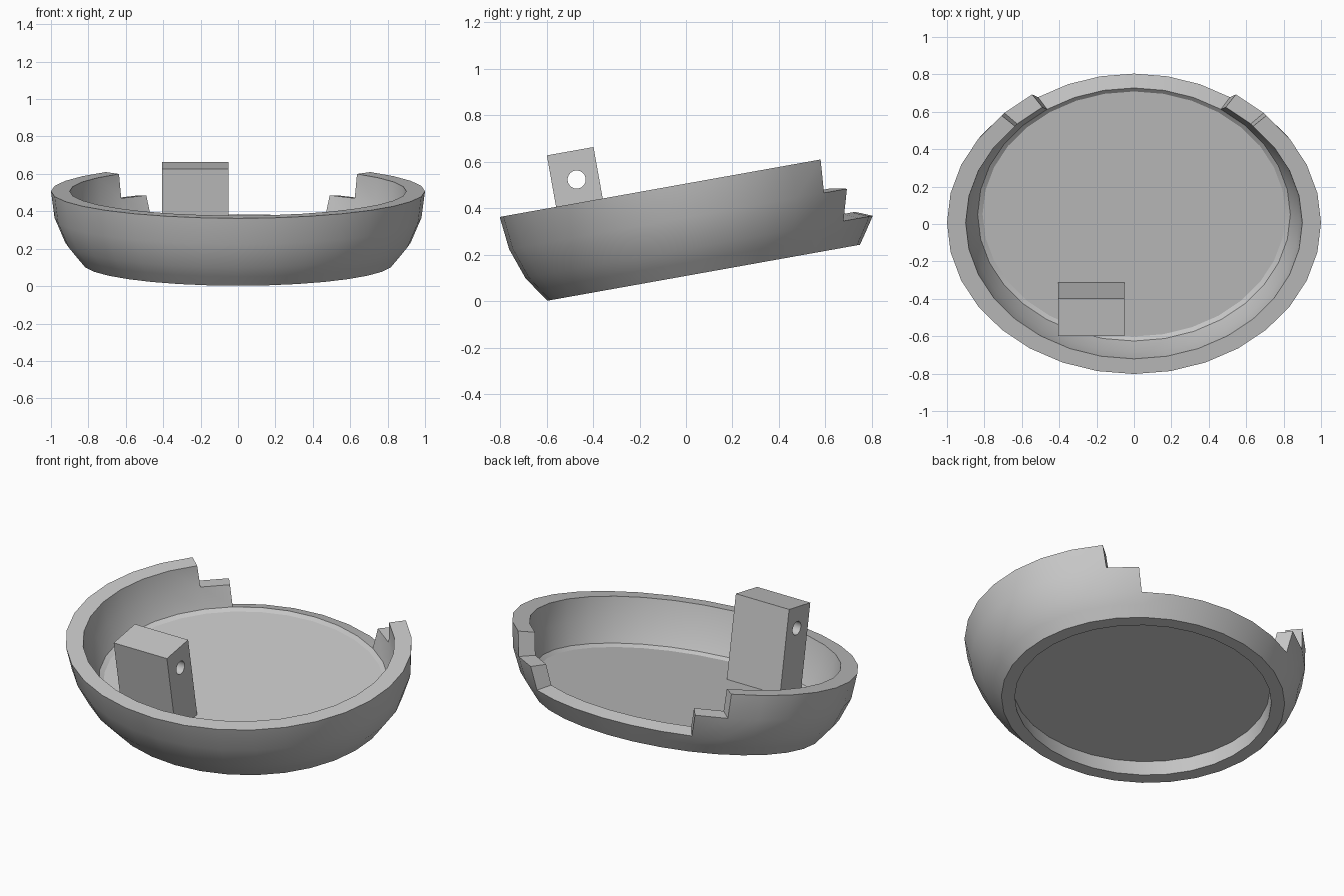
import bpy, bmesh
from math import sin, cos, pi, radians
from mathutils import Matrix, Vector

cube = bpy.data.objects.get("Cube")
if cube:
    bpy.data.objects.remove(cube)

TILT = Matrix.Rotation(radians(10.15), 4, 'X')
SEGMENTS = 32
CENTRE_Y, SQUASH = 0.0965, 0.822
FLOOR_TOP, FLOOR_BOTTOM = 0.235, 0.202

# Radius and height of each ring, from the rim down to the base
OUTSIDE = [(1, 0.498), (0.981, 0.354), (0.924, 0.22), (0.878, 0.163), (0.8315, 0.107)]
INSIDE = [(0.9, 0.498), (0.883, 0.368), (0.836, 0.25), (0.757, 0.205), (0.753, 0.107)]
RINGS = len(OUTSIDE) - 1

grey = bpy.data.materials.new("plain grey")
grey.use_nodes = True
colour = (0.56, 0.56, 0.56, 1)
grey.diffuse_color = colour
grey.node_tree.nodes["Principled BSDF"].inputs["Base Color"].default_value = colour


def make_object(name, bm):
    """Turn a bmesh into a tilted grey object."""
    bmesh.ops.recalc_face_normals(bm, faces=bm.faces)
    mesh = bpy.data.meshes.new(name)
    bm.to_mesh(mesh)
    bm.free()
    mesh.materials.append(grey)
    obj = bpy.data.objects.new(name, mesh)
    obj.matrix_world = TILT
    bpy.context.collection.objects.link(obj)
    return obj


def smooth(obj):
    bpy.ops.object.select_all(action='DESELECT')
    obj.select_set(True)
    bpy.context.view_layer.objects.active = obj
    bpy.ops.object.shade_smooth_by_angle(angle=radians(30))


def shell_point(radius, z, col):
    """Point on an oval ring; columns count round from the back."""
    lon = col * 2 * pi / SEGMENTS
    return Vector((radius * sin(lon), CENTRE_Y + radius * SQUASH * cos(lon), z))


def kept(ring, col):
    """Cells of the wall that remain around the stepped back opening."""
    col %= SEGMENTS
    from_back = min(col, SEGMENTS - 1 - col)
    first = 2 if from_back < 3 else 1 if from_back == 3 else 0
    return first <= ring < RINGS


# Thick bowl wall with a recessed base, stepped down at the back
bm = bmesh.new()
outer, inner = ([[bm.verts.new(shell_point(r, z, c)) for c in range(SEGMENTS)]
                 for r, z in profile] for profile in (OUTSIDE, INSIDE))
for r in range(RINGS):
    for c in range(SEGMENTS):
        if not kept(r, c):
            continue
        n = (c + 1) % SEGMENTS
        corners = [(r, c), (r, n), (r + 1, n), (r + 1, c)]
        neighbours = [(r - 1, c), (r, c + 1), (r + 1, c), (r, c - 1)]
        for layer in (outer, inner):
            bm.faces.new([layer[i][j] for i, j in corners])
        for k, cell in enumerate(neighbours):
            if not kept(*cell):
                (a, b), (d, e) = corners[k], corners[(k + 1) % 4]
                bm.faces.new((outer[a][b], outer[d][e], inner[d][e], inner[a][b]))
bmesh.ops.delete(bm, geom=[v for v in bm.verts if not v.link_faces], context='VERTS')
smooth(make_object("bowl_wall", bm))

# Floor plate, its edge buried in the wall
bm = bmesh.new()
bmesh.ops.create_cone(bm, cap_ends=True, segments=SEGMENTS, radius1=0.76, radius2=0.815,
                      depth=FLOOR_TOP - FLOOR_BOTTOM,
                      matrix=Matrix.Translation((0, CENTRE_Y, (FLOOR_TOP + FLOOR_BOTTOM) / 2))
                      @ Matrix.Diagonal((1, SQUASH, 1, 1)))
smooth(make_object("floor_plate", bm))

# Upright block with a round cross hole
low, high = Vector((-0.405, -0.479, FLOOR_TOP - 0.01)), Vector((-0.052, -0.275, 0.723))
bm = bmesh.new()
bmesh.ops.create_cube(bm, size=1, matrix=Matrix.Translation((low + high) / 2)
                      @ Matrix.Diagonal((*(high - low), 1)))
block = make_object("upright_block", bm)

bm = bmesh.new()
bmesh.ops.create_cone(bm, cap_ends=True, segments=32, radius1=0.039, radius2=0.039, depth=1,
                      matrix=Matrix.Translation((-0.23, -0.371, 0.598))
                      @ Matrix.Rotation(pi / 2, 4, 'Y'))
cutter = make_object("hole_cutter", bm)
cutter.hide_render = True

hole = block.modifiers.new("cross_hole", 'BOOLEAN')
hole.operation, hole.solver, hole.object = 'DIFFERENCE', 'EXACT', cutter
bpy.context.view_layer.objects.active = block
bpy.ops.object.modifier_apply(modifier=hole.name)
bpy.data.objects.remove(cutter)
smooth(block)
